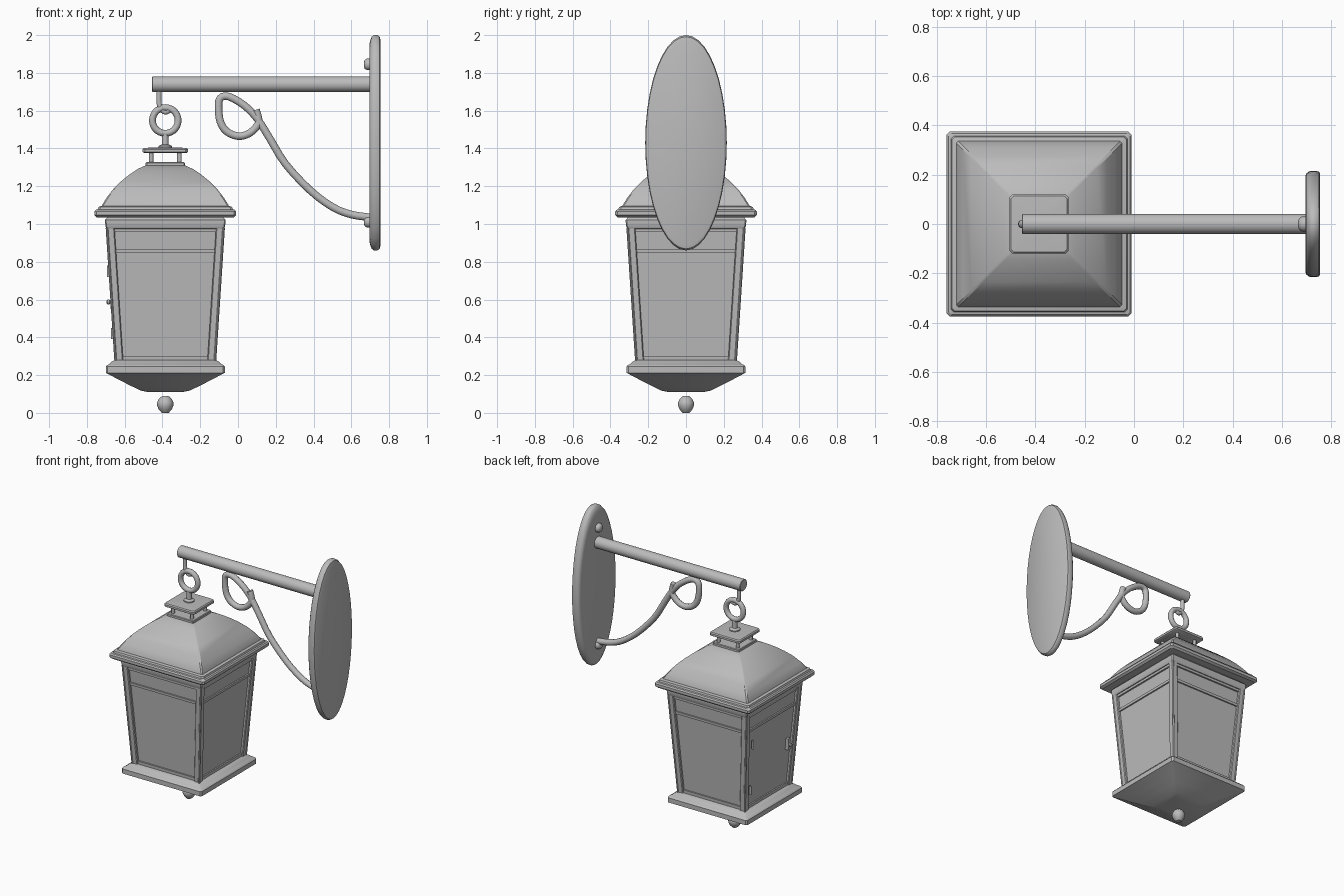
import bpy, bmesh, math
from mathutils import Vector

if "Cube" in bpy.data.objects:
    bpy.data.objects.remove(bpy.data.objects["Cube"])

CX = -0.385  # lantern axis
metal = bpy.data.materials.new("grey metal")
metal.diffuse_color = (0.5, 0.5, 0.5, 1)
metal.use_nodes = True
metal.node_tree.nodes["Principled BSDF"].inputs["Base Color"].default_value = metal.diffuse_color


def finish(name, bm, angle=30):
    bmesh.ops.recalc_face_normals(bm, faces=bm.faces)
    me = bpy.data.meshes.new(name)
    bm.to_mesh(me)
    bm.free()
    ob = bpy.data.objects.new(name, me)
    bpy.context.collection.objects.link(ob)
    me.materials.append(metal)
    bpy.ops.object.select_all(action='DESELECT')
    ob.select_set(True)
    bpy.context.view_layer.objects.active = ob
    bpy.ops.object.shade_smooth_by_angle(angle=math.radians(angle))
    return ob


def loft(name, rings, angle=30):
    """Skin a list of equal-length point rings and cap both ends."""
    bm = bmesh.new()
    vs = [[bm.verts.new(p) for p in r] for r in rings]
    n = len(vs[0])
    for a, b in zip(vs, vs[1:]):
        for i in range(n):
            j = (i + 1) % n
            bm.faces.new((a[i], a[j], b[j], b[i]))
    bm.faces.new(vs[0])
    bm.faces.new(vs[-1])
    return finish(name, bm, angle)


def square(h, z, c=0.006):
    k = h - c
    return [(CX + x, y, z) for x, y in ((h, -k), (h, k), (k, h), (-k, h),
                                        (-h, k), (-h, -k), (-k, -h), (k, -h))]


def square_stack(name, profile, c=0.006, angle=30):
    return loft(name, [square(h, z, c) for h, z in profile], angle)


def lathe(name, profile, origin, axis='Z', n=16, sy=1, sz=1):
    """Revolve (radius, offset) pairs about an axis; sy/sz make it oval."""
    rings = []
    for r, t in profile:
        ring = []
        for i in range(n):
            a = 2 * math.pi * i / n
            u, v = r * math.cos(a) * sy, r * math.sin(a) * sz
            p = (t, u, v) if axis == 'X' else (u, v, t)
            ring.append(Vector(origin) + Vector(p))
        rings.append(ring)
    return loft(name, rings, 40)


def tube(name, pts, r, n=10, steps=3):
    """Round tube along a smooth path in the xz plane."""
    P = [Vector((x, 0, z)) for x, z in pts]
    P = [2 * P[0] - P[1]] + P + [2 * P[-1] - P[-2]]
    path = []
    for a, b, c, d in zip(P, P[1:], P[2:], P[3:]):
        for k in range(steps):
            t = k / steps
            path.append(0.5 * (2 * b + (c - a) * t + (2 * a - 5 * b + 4 * c - d) * t * t
                               + (3 * b - a - 3 * c + d) * t ** 3))
    path.append(P[-2])
    rings = []
    for i, p in enumerate(path):
        d = (path[min(i + 1, len(path) - 1)] - path[max(i - 1, 0)]).normalized()
        side = Vector((0, 1, 0))
        up = d.cross(side)
        rings.append([p + r * (math.cos(2 * math.pi * k / n) * side + math.sin(2 * math.pi * k / n) * up)
                      for k in range(n)])
    return loft(name, rings, 50)


def box(name, lo, hi):
    return loft(name, [[(lo[0], lo[1], z), (hi[0], lo[1], z), (hi[0], hi[1], z), (lo[0], hi[1], z)]
                       for z in (lo[2], hi[2])])


# wall plate, arm and screws
lathe("wall_plate", [(0.88, 0.695), (0.94, 0.698), (0.985, 0.708), (1, 0.72), (1, 0.738),
                     (0.985, 0.75), (0.95, 0.755)], (0, 0, 1.43), 'X', 40, 0.216, 0.57)
lathe("arm", [(0.038, -0.455), (0.041, -0.452), (0.041, 0.70)], (0, 0, 1.74), 'X', 24)
for i, z in enumerate((1.845, 1.012)):
    lathe(f"screw_{i}", [(0.012, 0.666), (0.024, 0.671), (0.031, 0.682), (0.031, 0.70)], (0, 0, z), 'X', 14)

# scroll brace and hanging hook
tube("scroll_brace", [(0.70, 1.035), (0.60, 1.05), (0.50, 1.09), (0.38, 1.18), (0.25, 1.32), (0.17, 1.45),
                      (0.10, 1.56), (0.03, 1.63), (-0.05, 1.675), (-0.095, 1.665), (-0.103, 1.61),
                      (-0.093, 1.54), (-0.06, 1.49), (0.0, 1.465), (0.06, 1.48), (0.105, 1.525),
                      (0.108, 1.56), (0.095, 1.605)], 0.021)
tube("hook", [(-0.417, 1.71), (-0.419, 1.66), (-0.412, 1.615), (-0.385, 1.592), (-0.36, 1.605)], 0.014)

# ring and stem
bm = bmesh.new()
R, r, N, M = 0.068, 0.018, 28, 10
grid = [[bm.verts.new((CX + (R + r * math.cos(b)) * math.cos(a), r * math.sin(b),
                       1.548 + (R + r * math.cos(b)) * math.sin(a)))
         for b in (2 * math.pi * j / M for j in range(M))]
        for a in (2 * math.pi * i / N for i in range(N))]
for i in range(N):
    for j in range(M):
        k, l = (i + 1) % N, (j + 1) % M
        bm.faces.new((grid[i][j], grid[k][j], grid[k][l], grid[i][l]))
finish("ring", bm, 60)
lathe("ring_stem", [(0.036, 1.40), (0.036, 1.413), (0.018, 1.422), (0.017, 1.475)], (CX, 0, 0))

# vent cap on four little posts
square_stack("cap_top", [(0.112, 1.376), (0.12, 1.381), (0.12, 1.395), (0.114, 1.402), (0.06, 1.406)], 0.012)
square_stack("cap_base", [(0.10, 1.305), (0.104, 1.309), (0.104, 1.323), (0.10, 1.327)])
for i, (sx, sy) in enumerate(((1, 1), (1, -1), (-1, 1), (-1, -1))):
    lathe(f"cap_post_{i}", [(0.012, 1.32), (0.012, 1.38)], (CX + sx * 0.075, sy * 0.075, 0), n=10)

# domed roof and its rim
square_stack("roof", [(0.338, 1.085), (0.335, 1.10), (0.31, 1.14), (0.275, 1.185), (0.235, 1.225), (0.19, 1.262),
                      (0.145, 1.292), (0.105, 1.31)], 0.008)
square_stack("roof_rim", [(0.33, 1.035), (0.362, 1.035), (0.375, 1.047), (0.375, 1.066), (0.368, 1.075),
                          (0.358, 1.078), (0.354, 1.09), (0.34, 1.095)], 0.012)
square_stack("collar", [(0.30, 0.972), (0.31, 0.975), (0.316, 0.985), (0.319, 1.008), (0.319, 1.022),
                        (0.312, 1.028), (0.305, 1.04)])


# tapered body: glass panes, corner posts and bars
def half(z):
    return 0.27 + 0.045 * (z - 0.28) / 0.69


square_stack("glass", [(half(0.27) - 0.022, 0.27), (half(0.98) - 0.022, 0.98)])
for name, w, out in (("corner_post", 0.043, 0.0), ("corner_bead", 0.014, 0.004)):
    for i, (sx, sy) in enumerate(((1, 1), (1, -1), (-1, 1), (-1, -1))):
        rings = []
        for z in (0.27, 0.98):
            o = half(z) + out - 0.004
            n = o - w
            b = 0.005
            pts = ((n, n), (o - b, n), (o, n + b), (o, o - b), (o - b, o), (n + b, o), (n, o - b))
            rings.append([(CX + sx * x, sy * y, z) for x, y in pts])
        loft(f"{name}_{i}", rings)
for name, z0, z1, d in (("upper_bar", 0.848, 0.866, 0.012), ("lower_bar", 0.27, 0.302, 0.012),
                        ("top_bar", 0.958, 0.98, 0.010)):
    square_stack(name, [(half(z0) - d, z0), (half(z1) - d, z1)])

# door knob, latch plate and hinges on the left face
kx = CX - half(0.585)
lathe("door_knob", [(0.007, 0.02), (0.007, 0.0), (0.013, -0.005), (0.013, -0.015), (0.006, -0.021)],
      (kx, -0.2, 0.587), 'X', 10)
box("latch_plate", (kx - 0.001, -0.212, 0.55), (kx + 0.025, -0.188, 0.63))
for i, z in enumerate((0.42, 0.75)):
    lathe(f"hinge_{i}", [(0.008, z - 0.03), (0.008, z + 0.03)], (CX - half(z), 0.225, 0), n=10)

# base tray, tapered underside and ball finial
square_stack("base", [(0.09, 0.110), (0.13, 0.118), (0.19, 0.147), (0.25, 0.178), (0.305, 0.207), (0.315, 0.212),
                      (0.315, 0.245), (0.307, 0.254), (0.298, 0.257), (0.285, 0.27), (0.265, 0.28)], 0.01)
lathe("ball_finial", [(0.018, 0.0), (0.034, 0.017), (0.043, 0.038), (0.043, 0.055), (0.034, 0.074), (0.017, 0.089)],
      (CX, 0, 0), n=14)
